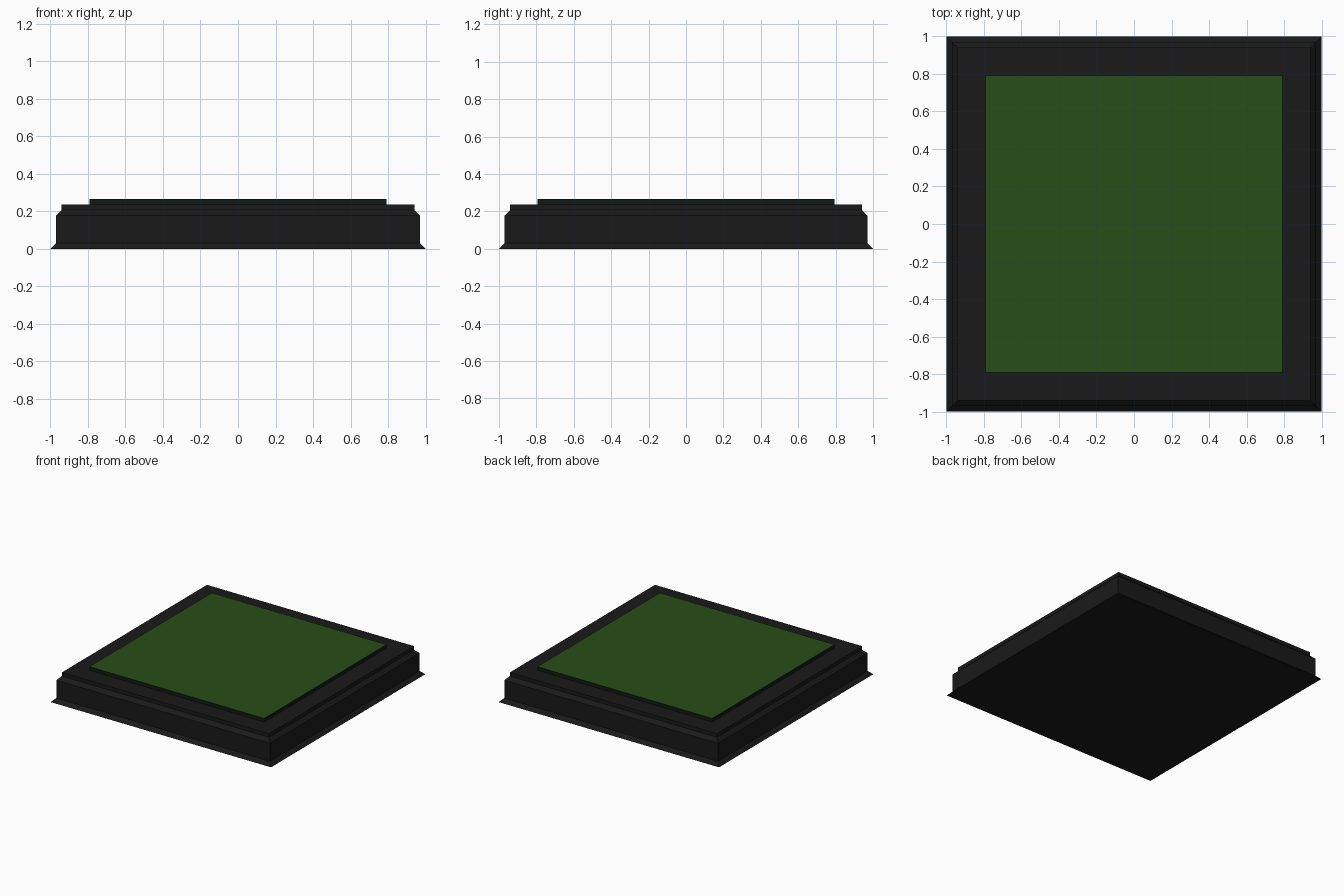
import bpy, bmesh

if "Cube" in bpy.data.objects:
    bpy.data.objects.remove(bpy.data.objects["Cube"])


def material(name, rgb):
    m = bpy.data.materials.new(name)
    m.diffuse_color = (*rgb, 1)
    m.use_nodes = True
    m.node_tree.nodes["Principled BSDF"].inputs["Base Color"].default_value = m.diffuse_color
    return m


def square_stack(name, profile, mats):
    """Closed solid made of square rings, given as (half width, height)."""
    bm = bmesh.new()
    rings = [[bm.verts.new((sx * h, sy * h, z))
              for sx, sy in ((-1, -1), (1, -1), (1, 1), (-1, 1))]
             for h, z in profile]
    for a, b in zip(rings, rings[1:]):
        for i in range(4):
            j = (i + 1) % 4
            bm.faces.new((a[i], a[j], b[j], b[i]))
    bm.faces.new(rings[0][::-1])
    top = bm.faces.new(rings[-1])
    top.material_index = len(mats) - 1
    me = bpy.data.meshes.new(name)
    bm.to_mesh(me)
    bm.free()
    for m in mats:
        me.materials.append(m)
    ob = bpy.data.objects.new(name, me)
    bpy.context.collection.objects.link(ob)
    return ob


black = material("black", (0.010, 0.010, 0.010))
dark_green = material("dark_green", (0.006, 0.010, 0.007))
green = material("green", (0.022, 0.075, 0.009))

# Plinth with flared foot and stepped top moulding
square_stack("plinth", [(1.0, 0.0), (0.97, 0.03), (0.97, 0.177),
                        (0.94, 0.207), (0.94, 0.237)], [black])

# Green turf panel with dark edges
square_stack("turf_panel", [(0.793, 0.237), (0.793, 0.267)],
             [dark_green, green])
